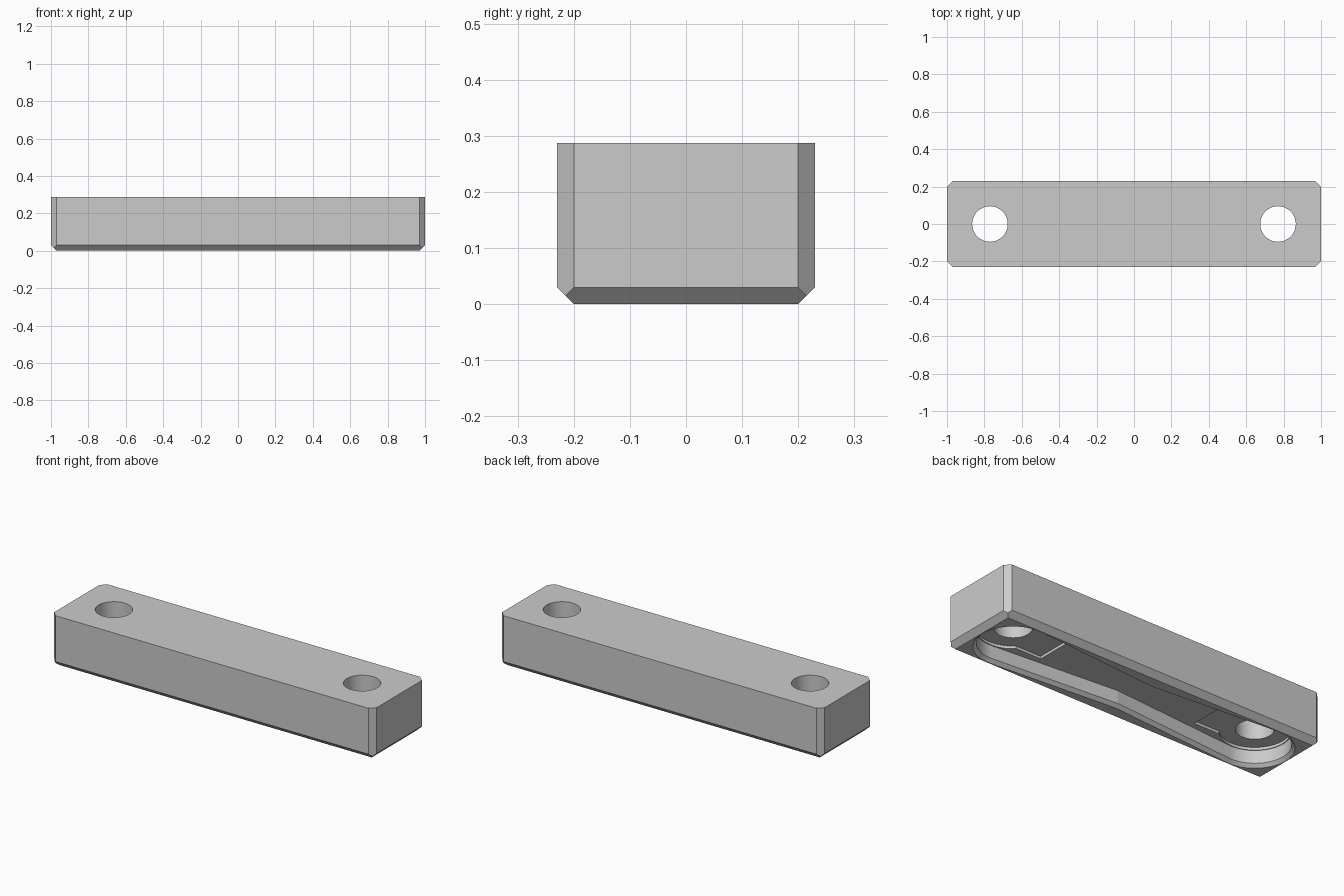
import bpy, bmesh, math

if "Cube" in bpy.data.objects:
    bpy.data.objects.remove(bpy.data.objects["Cube"], do_unlink=True)

HOLE_X, TOP, BEVEL = 0.77, 0.287, 0.03
FLOOR, POCKET_FLOOR = 0.09, 0.105
STEPS = 34

grey = bpy.data.materials.new("plain_grey")
grey.use_nodes = True
COLOUR = (0.6, 0.6, 0.6, 1)
grey.diffuse_color = COLOUR
grey.node_tree.nodes["Principled BSDF"].inputs["Base Color"].default_value = COLOUR

bm = bmesh.new()


def make_ring(outline, z):
    return [bm.verts.new((x, y, z)) for x, y in outline]


def closed_pairs(items):
    return list(zip(items, items[1:] + items[:1]))


def make_wall(low, high):
    for (a, b), (c, d) in zip(closed_pairs(low), closed_pairs(high)):
        bm.faces.new((a, b, d, c))


def fill_between(rings):
    """Flat surface inside the first ring, leaving the others open."""
    edges = []
    for ring in rings:
        for pair in closed_pairs(ring):
            edges.append(bm.edges.get(pair) or bm.edges.new(pair))
    bmesh.ops.triangle_fill(bm, edges=edges, use_beauty=True, normal=(0, 0, 1))


def arc(radius, half_angle):
    """Arc around the hole centre, open toward the middle of the block."""
    angles = [half_angle * (1 - 2 * i / STEPS) for i in range(STEPS + 1)]
    return [(HOLE_X + radius * math.cos(a), radius * math.sin(a)) for a in angles]


def waisted_outline(radius, waist):
    """Two round ends joined by tangents that narrow to the waist."""
    tilt = math.atan2(HOLE_X, waist) - math.acos(radius / math.hypot(waist, HOLE_X))
    end = arc(radius, math.pi / 2 + tilt)
    return [(0, waist)] + end + [(0, -waist)] + [(-x, -y) for x, y in end]


def pocket_outline(side):
    half, inner, radius = 0.125, 0.49, 0.176
    end = arc(radius, math.pi - math.asin(half / radius))
    return [(side * x, y) for x, y in [(inner, half)] + end + [(inner, -half)]]


def hole_outline(side):
    angles = [math.tau * i / 64 for i in range(64)]
    return [(side * HOLE_X + 0.095 * math.cos(a), 0.095 * math.sin(a)) for a in angles]


# Outer sides with chamfered upright and bottom edges
corners = []
for sx, sy in ((1, 1), (-1, 1), (-1, -1), (1, -1)):
    outline = [(sx, sy * 0.2), (sx * 0.97, sy * 0.23)][::sx * sy]
    middle, upper = make_ring(outline, BEVEL), make_ring(outline, TOP)
    low = bm.verts.new((sx * 0.985, sy * 0.215, BEVEL / 2))
    base = bm.verts.new((sx * 0.97, sy * 0.2, 0))
    bm.faces.new((low, middle[1], upper[1], upper[0], middle[0]))
    corners.append((middle, upper, low, base))

for (mid_a, up_a, low_a, base_a), (mid_b, up_b, low_b, base_b) in closed_pairs(corners):
    bm.faces.new((mid_a[1], mid_b[0], up_b[0], up_a[1]))
    bm.faces.new((base_a, base_b, low_b, mid_b[0], mid_a[1], low_a))

# Underside cavity with a chamfered rim
rim = make_ring(waisted_outline(0.197, 0.137), 0)
shoulder = make_ring(waisted_outline(0.18, 0.12), 0.018)
floor = make_ring(waisted_outline(0.18, 0.12), FLOOR)
make_wall(rim, shoulder)
make_wall(shoulder, floor)
fill_between([[corner[3] for corner in corners], rim])

# Deeper pocket and through hole at each end
top_rings = [[vert for corner in corners for vert in corner[1]]]
floor_rings = [floor]
for side in (-1, 1):
    pocket_low = make_ring(pocket_outline(side), FLOOR)
    pocket_high = make_ring(pocket_outline(side), POCKET_FLOOR)
    hole_low = make_ring(hole_outline(side), POCKET_FLOOR)
    hole_high = make_ring(hole_outline(side), TOP)
    make_wall(pocket_low, pocket_high)
    make_wall(hole_low, hole_high)
    fill_between([pocket_high, hole_low])
    floor_rings.append(pocket_low)
    top_rings.append(hole_high)
fill_between(floor_rings)
fill_between(top_rings)

# Smooth round walls with sharp edges
bmesh.ops.recalc_face_normals(bm, faces=bm.faces[:])
for face in bm.faces:
    face.smooth = True
for edge in bm.edges:
    edge.smooth = edge.calc_face_angle(0) < math.radians(8)

mesh = bpy.data.meshes.new("block")
bm.to_mesh(mesh)
bm.free()
mesh.materials.append(grey)
bpy.context.collection.objects.link(bpy.data.objects.new("block", mesh))
